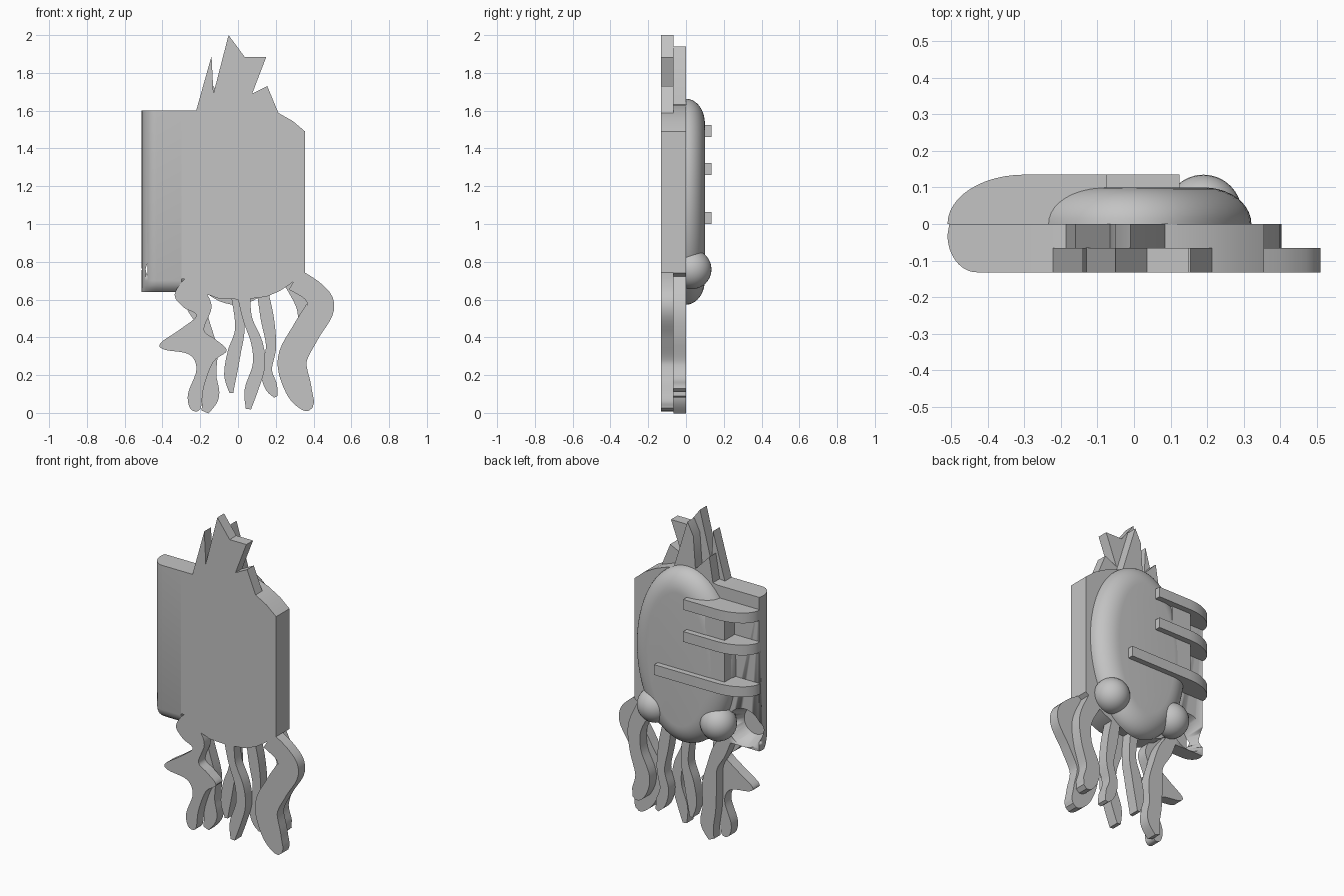
import bpy, bmesh, math
from mathutils import Matrix, Vector

cube = bpy.data.objects.get("Cube")
if cube:
    bpy.data.objects.remove(cube, do_unlink=True)

grey = bpy.data.materials.new("plain grey")
grey.use_nodes = True
grey.diffuse_color = (0.55, 0.55, 0.55, 1)
grey.node_tree.nodes["Principled BSDF"].inputs["Base Color"].default_value = (0.55, 0.55, 0.55, 1)

FRONT, MID, BACK = -0.132, -0.066, 0.0


def activate(ob):
    bpy.ops.object.select_all(action='DESELECT')
    ob.select_set(True)
    bpy.context.view_layer.objects.active = ob


def finish(name, bm, angle=35):
    bmesh.ops.recalc_face_normals(bm, faces=bm.faces)
    mesh = bpy.data.meshes.new(name)
    bm.to_mesh(mesh)
    bm.free()
    mesh.materials.append(grey)
    ob = bpy.data.objects.new(name, mesh)
    bpy.context.collection.objects.link(ob)
    activate(ob)
    bpy.ops.object.shade_smooth_by_angle(angle=math.radians(angle))
    return ob


def loft(name, rings):
    """Skin a stack of equal rings and cap both ends."""
    bm = bmesh.new()
    rows = [[bm.verts.new(p) for p in ring] for ring in rings]
    n = len(rows[0])
    for a, b in zip(rows, rows[1:]):
        for i in range(n):
            j = (i + 1) % n
            bm.faces.new((a[i], a[j], b[j], b[i]))
    bm.faces.new(rows[0])
    bm.faces.new(rows[-1])
    return finish(name, bm)


def slab(name, outline, y0, y1):
    """Extrude an x-z outline between two depths."""
    return loft(name, [[(x, y, z) for x, z in outline] for y in (y0, y1)])


def spline(points, closed=False, steps=6):
    """Catmull-Rom curve through points of any dimension."""
    pts = [Vector(p) for p in points]
    n = len(pts)
    pick = (lambda i: pts[i % n]) if closed else (lambda i: pts[max(0, min(n - 1, i))])
    out = []
    for i in range(n if closed else n - 1):
        a, b, c, d = (pick(i + k) for k in (-1, 0, 1, 2))
        for s in range(steps):
            t = s / steps
            out.append(0.5 * (2 * b + (c - a) * t + (2 * a - 5 * b + 4 * c - d) * t * t
                              + (3 * b - a - 3 * c + d) * t ** 3))
    if not closed:
        out.append(pts[-1])
    return out


def tentacle(name, path, y0, y1):
    """Flat wavy ribbon with a round tip; each path point is x, z, half width."""
    c = spline(path)
    left, right = [], []
    for i, p in enumerate(c):
        d = c[min(i + 1, len(c) - 1)] - c[max(i - 1, 0)]
        nrm = Vector((-d.y, d.x)).normalized() * p.z
        left.append((p.x + nrm.x, p.y + nrm.y))
        right.append((p.x - nrm.x, p.y - nrm.y))
    slab(name, left + right[::-1], y0, y1)


# Main board with curved right corners
slab("body_board", [(-0.3, 1.6), (-0.22, 1.6), (-0.1, 1.62), (0.0, 1.64), (0.1, 1.63), (0.21, 1.59), (0.29, 1.545),
                    (0.355, 1.49), (0.355, 0.74), (0.28, 0.685), (0.22, 0.645), (0.15, 0.615),
                    (0.03, 0.6), (-0.1, 0.605), (-0.2, 0.64), (-0.28, 0.71), (-0.3, 0.71)], FRONT, BACK)

# Rounded side edge of the board, its lower end tucked backwards
rings = []
for z, front in [(0.64, -0.09), (0.655, -0.11), (0.675, -0.124), (0.7, FRONT), (1.6, FRONT)]:
    arc = [math.pi / 2 * k / 12 for k in range(13)]
    ring = [(-0.3, 0, z), (-0.3, front, z)]
    ring += [(-0.43 - 0.08 * math.sin(a), -0.03 + (front + 0.03) * math.cos(a), z) for a in arc]
    rings.append(ring + [(-0.505, 0, z)])
side = loft("side_edge", rings)

# Round funnel opening cut into the lower corner from behind
bm = bmesh.new()
bmesh.ops.create_cone(bm, cap_ends=True, segments=48, radius1=0.08, radius2=0.12, depth=0.115,
                      matrix=Matrix.Translation((-0.405, -0.0525, 0.76)) @ Matrix.Rotation(-math.pi / 2, 4, 'X'))
cutter = finish("funnel_cutter", bm)
cutter.hide_render = True
mod = side.modifiers.new("funnel", 'BOOLEAN')
mod.operation = 'DIFFERENCE'
mod.solver = 'EXACT'
mod.object = cutter
activate(side)
bpy.ops.object.modifier_apply(modifier=mod.name)
bpy.data.objects.remove(cutter, do_unlink=True)

# Flat-topped oval dome on the back
rings = []
for k in range(11):
    a = math.pi / 2 * k / 10
    inset = 0.13 * (1 - math.cos(a))
    rings.append([(-0.012 + (0.333 - inset) * math.cos(t * math.pi / 36), 0.1 * math.sin(a),
                   1.118 + (0.545 - inset) * math.sin(t * math.pi / 36)) for t in range(72)])
loft("back_dome", rings)

# Eyes
for name, x in (("left_eye", 0.19), ("right_eye", -0.245)):
    bm = bmesh.new()
    bmesh.ops.create_uvsphere(bm, u_segments=32, v_segments=16, radius=0.105)
    bmesh.ops.translate(bm, verts=bm.verts, vec=(x, 0.03, 0.76))
    finish(name, bm)

# Three solid ribs sweeping from the side edge over the dome, joined by an upright wall
for name, z, end in (("upper_rib", 1.46, -0.075), ("middle_rib", 1.26, -0.075), ("lower_rib", 1.0, 0.125)):
    arc = [math.pi / 2 * k / 12 for k in range(13)]
    profile = [(end, 0), (end, 0.135)] + [(-0.3 - 0.21 * math.sin(a), 0.135 * math.cos(a)) for a in arc]
    loft(name, [[(x, y, h) for x, y in profile] for h in (z, z + 0.064)])
slab("rib_wall", [(-0.335, 1.0), (-0.2, 1.0), (-0.2, 1.52), (-0.335, 1.52)], BACK, 0.098)

# Spiky crest in two layers
slab("front_crest", [(-0.23, 1.57), (-0.14, 1.89), (-0.13, 1.69), (-0.05, 2.0), (0.035, 1.885), (0.15, 1.885),
                     (0.075, 1.69), (0.155, 1.73), (0.215, 1.585), (0.1, 1.5), (-0.15, 1.5)], FRONT, MID)
slab("back_crest", [(-0.19, 1.58), (-0.16, 1.76), (-0.065, 1.66), (-0.05, 1.86), (-0.01, 1.94),
                    (0.085, 1.63), (0.08, 1.5), (-0.1, 1.5)], MID, BACK)

# Front tentacles
tentacle("front_left_tentacle", [(0.3, 0.705, 0.06), (0.4, 0.64, 0.06), (0.435, 0.56, 0.075), (0.36, 0.43, 0.075),
                                 (0.287, 0.28, 0.077), (0.32, 0.13, 0.07), (0.365, 0.045, 0.043),
                                 (0.383, 0.018, 0.015)], FRONT, MID)
tentacle("front_middle_tentacle", [(0.03, 0.63, 0.035), (0.05, 0.5, 0.025), (0.1, 0.37, 0.03), (0.11, 0.25, 0.033),
                                   (0.07, 0.12, 0.035), (0.055, 0.02, 0.014)], FRONT, MID)
zigzag = [(-0.26, 0.72), (-0.335, 0.63), (-0.29, 0.56), (-0.22, 0.515), (-0.31, 0.44), (-0.41, 0.37), (-0.39, 0.335),
          (-0.26, 0.31), (-0.22, 0.23), (-0.265, 0.1), (-0.25, 0.02), (-0.2, 0.02), (-0.18, 0.14), (-0.13, 0.27),
          (-0.06, 0.33), (-0.12, 0.39), (-0.18, 0.44), (-0.14, 0.56), (-0.18, 0.65)]
slab("front_right_tentacle", [(p.x, p.y) for p in spline(zigzag, True)], FRONT, MID)

# Back tentacles
tentacle("back_left_tentacle", [(0.29, 0.7, 0.05), (0.355, 0.56, 0.045), (0.35, 0.42, 0.04),
                                (0.3, 0.27, 0.05), (0.33, 0.16, 0.045), (0.36, 0.12, 0.015)], MID, BACK)
tentacle("back_inner_left_tentacle", [(0.13, 0.64, 0.03), (0.155, 0.5, 0.035), (0.175, 0.35, 0.027),
                                      (0.15, 0.23, 0.03), (0.175, 0.14, 0.033), (0.2, 0.085, 0.01)], MID, BACK)
tentacle("back_inner_right_tentacle", [(-0.01, 0.64, 0.03), (0.01, 0.45, 0.025), (-0.02, 0.32, 0.035),
                                       (-0.04, 0.2, 0.033), (-0.035, 0.105, 0.01)], MID, BACK)
tentacle("back_right_tentacle", [(-0.29, 0.68, 0.03), (-0.23, 0.57, 0.045), (-0.18, 0.46, 0.035), (-0.16, 0.33, 0.05),
                                 (-0.16, 0.2, 0.045), (-0.145, 0.09, 0.045), (-0.175, 0.005, 0.02)], MID, BACK)
